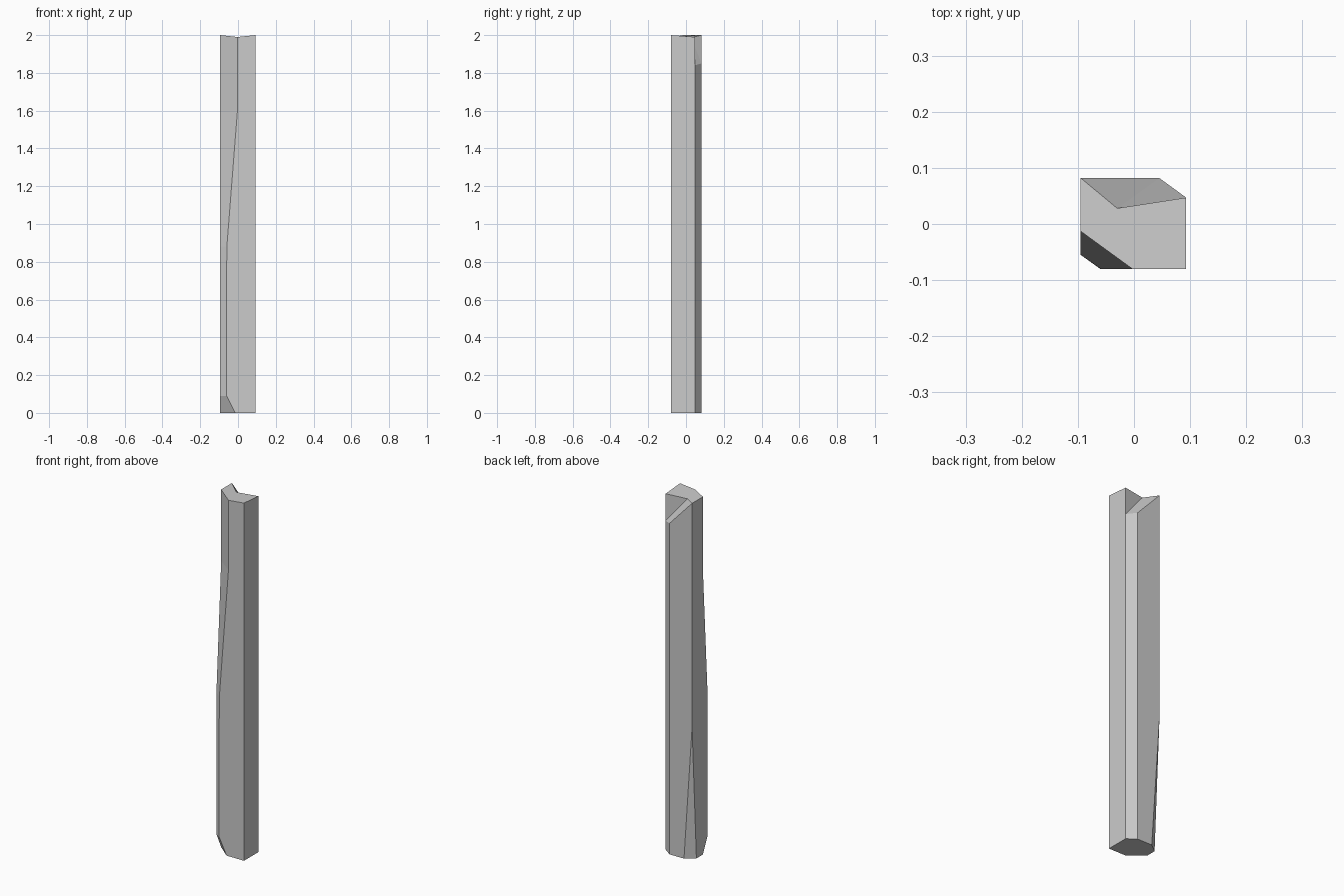
import bpy, bmesh, math

if "Cube" in bpy.data.objects:
    bpy.data.objects.remove(bpy.data.objects["Cube"])

X0, X1, Y0, Y1 = -0.095, 0.093, -0.08, 0.082   # full beam section

# Worn edges: height, front-left cut (x on front, y on left side),
# back-left cut (x on back, y on left side)
LEVELS = [
    (0.00, -0.015, -0.013, -0.045, 0.044),
    (0.09, -0.060, -0.055, -0.051, 0.0486),
    (0.75, -0.060, -0.055, X0, Y1),
    (0.88, -0.059, -0.055, X0, Y1),
    (1.60, -0.003, -0.013, X0, Y1),
    (2.00, -0.003, -0.013, X0, Y1),
]
TOP_Z = [2.0, 1.99, 2.0, 1.84, 1.85, 2.0, 2.0]   # uneven broken top


def section(fx, fy, bx, by):
    return [(X0, fy), (fx, Y0), (X1, Y0), (X1, 0.047),
            (0.045, Y1), (bx, Y1), (X0, by)]


bm = bmesh.new()

# Long sides: skin between the sections
rings = []
for z, *cuts in LEVELS:
    heights = TOP_Z if z == 2.0 else [z] * 7
    rings.append([bm.verts.new((x, y, h))
                  for (x, y), h in zip(section(*cuts), heights)])
for a, b in zip(rings, rings[1:]):
    for i in range(7):
        j = (i + 1) % 7
        bm.faces.new((a[i], a[j], b[j], b[i]))
bm.faces.new(rings[0][::-1])

# Top with the splintered back-right corner
p = rings[-1]
corner = bm.verts.new((X1, 0.047, 1.99))
notch = bm.verts.new((-0.03, 0.028, 1.987))
bm.faces.new((p[0], p[1], p[2], corner, notch, p[5], p[6]))
bm.faces.new((p[2], p[3], corner))
bm.faces.new((corner, p[3], notch))
bm.faces.new((p[3], p[4], notch))
bm.faces.new((p[4], p[5], notch))

# Merge collapsed cuts and clean the flat sides
bmesh.ops.remove_doubles(bm, verts=bm.verts, dist=0.0005)
bmesh.ops.dissolve_limit(bm, angle_limit=math.radians(0.3),
                         verts=bm.verts, edges=bm.edges)
bmesh.ops.recalc_face_normals(bm, faces=bm.faces)

mesh = bpy.data.meshes.new("worn_beam")
bm.to_mesh(mesh)
bm.free()
bpy.context.collection.objects.link(bpy.data.objects.new("worn_beam", mesh))
